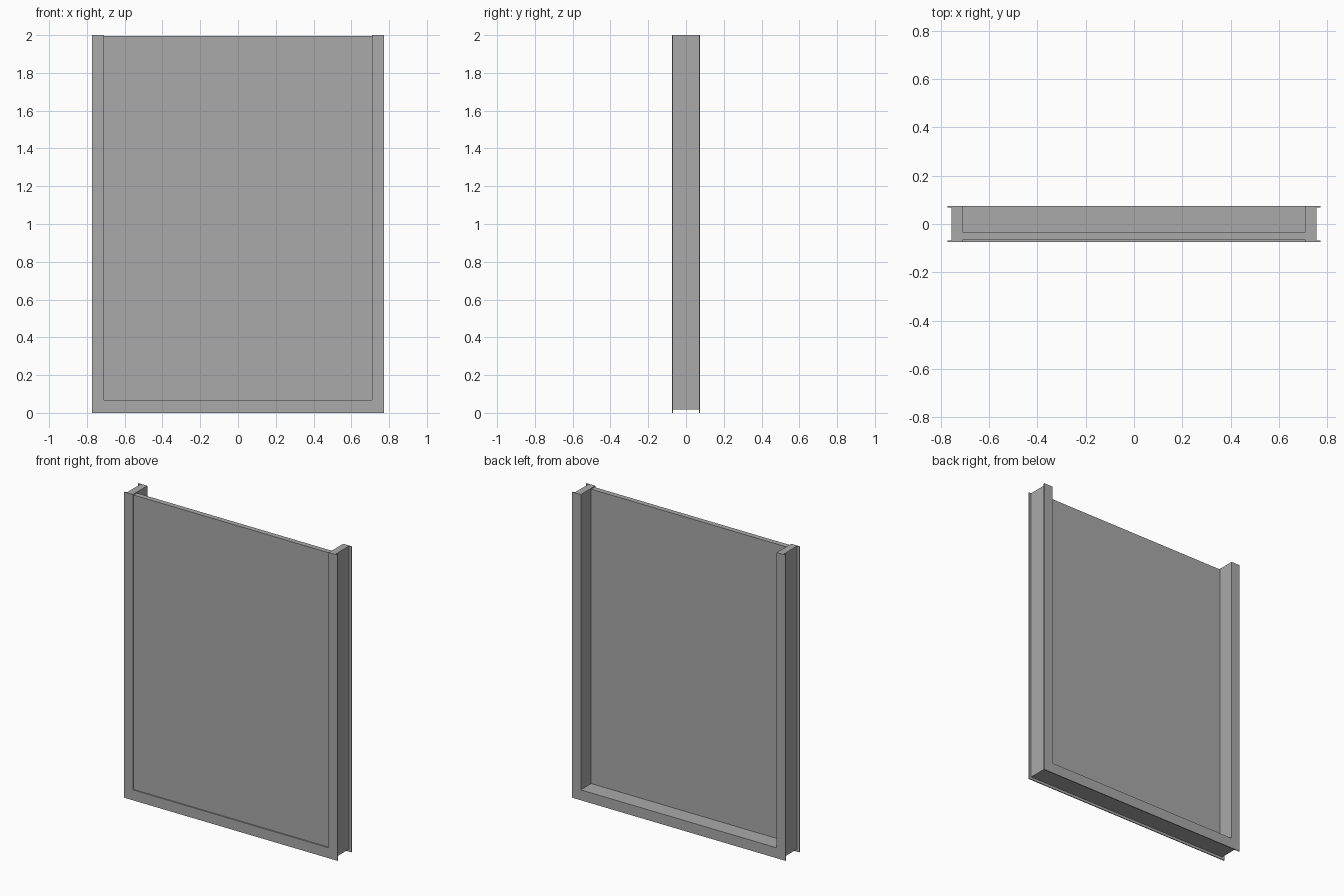
import bpy
import bmesh
from mathutils import Vector

if "Cube" in bpy.data.objects:
    bpy.data.objects.remove(bpy.data.objects["Cube"], do_unlink=True)

grey = bpy.data.materials.new("plain grey")
grey.use_nodes = True
colour = (0.4, 0.4, 0.4, 1)
grey.diffuse_color = colour
grey.node_tree.nodes["Principled BSDF"].inputs["Base Color"].default_value = colour

HEIGHT = 2.0
DEPTH = 0.075      # half depth of the frame
LIP = 0.006        # thickness of the thin flanges
INNER = 0.709      # half width of the opening
SILL = 0.068       # height of the opening's lower edge


def extrude_profile(name, points, y0, y1):
    """Extrude an outline in the xz plane from y0 to y1."""
    bm = bmesh.new()
    face = bm.faces.new([bm.verts.new((x, y0, z)) for x, z in points])
    moved = bmesh.ops.extrude_face_region(bm, geom=[face])["geom"]
    verts = [v for v in moved if isinstance(v, bmesh.types.BMVert)]
    bmesh.ops.translate(bm, verts=verts, vec=Vector((0, y1 - y0, 0)))
    bmesh.ops.recalc_face_normals(bm, faces=bm.faces)
    mesh = bpy.data.meshes.new(name)
    bm.to_mesh(mesh)
    bm.free()
    mesh.materials.append(grey)
    obj = bpy.data.objects.new(name, mesh)
    bpy.context.collection.objects.link(obj)


def u_outline(outer, bottom):
    """Open-topped frame outline: two posts joined by a sill."""
    return [(-outer, bottom), (outer, bottom), (outer, HEIGHT), (INNER, HEIGHT),
            (INNER, SILL), (-INNER, SILL), (-INNER, HEIGHT), (-outer, HEIGHT)]


# Frame core with a wider thin flange on the front and back
extrude_profile("frame_core", u_outline(0.755, 0.017), -DEPTH + LIP, DEPTH - LIP)
extrude_profile("front_flange", u_outline(0.772, 0), -DEPTH, -DEPTH + LIP)
extrude_profile("back_flange", u_outline(0.772, 0), DEPTH - LIP, DEPTH)

# Panel filling the opening, set just behind the front flange
top = HEIGHT - 0.006
extrude_profile("panel", [(-INNER, SILL), (INNER, SILL), (INNER, top), (-INNER, top)],
                -0.067, -0.033)
